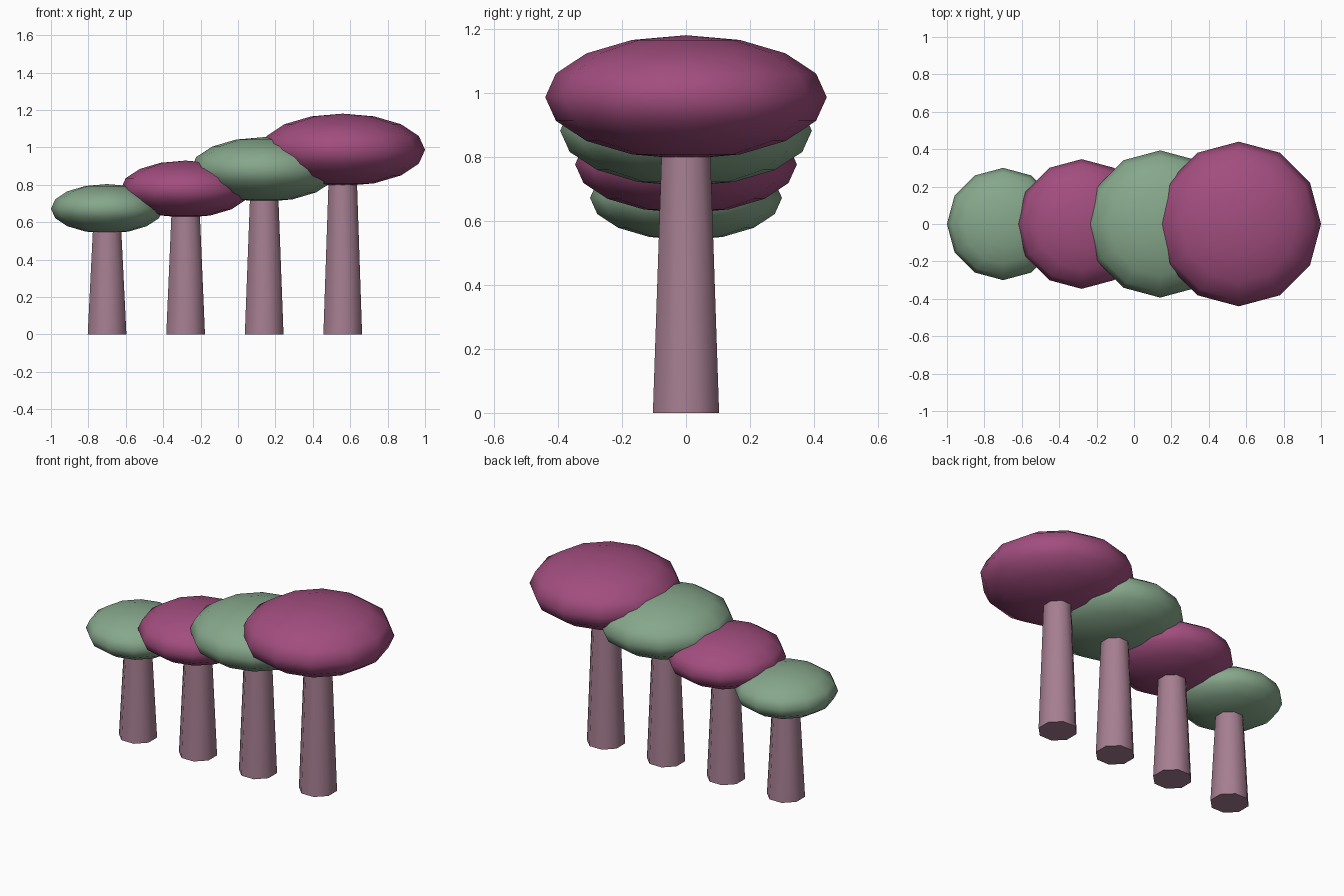
import bpy
import math

if "Cube" in bpy.data.objects:
    bpy.data.objects.remove(bpy.data.objects["Cube"])


def material(name, rgb):
    mat = bpy.data.materials.new(name)
    mat.diffuse_color = (*rgb, 1)
    mat.use_nodes = True
    mat.node_tree.nodes["Principled BSDF"].inputs["Base Color"].default_value = mat.diffuse_color
    return mat


GREEN = material("sage_green", (0.24, 0.39, 0.26))
PINK = material("magenta", (0.36, 0.075, 0.21))
BARK = material("mauve_bark", (0.38, 0.21, 0.28))


def finish(name, mat):
    obj = bpy.context.object
    obj.name = name
    obj.data.materials.append(mat)
    bpy.ops.object.transform_apply(location=False, rotation=True, scale=True)
    bpy.ops.object.shade_smooth_by_angle(angle=math.radians(60))


# Row of four trees, each taller and wider than the last
for i in range(4):
    x = -0.70 + 0.42 * i
    z = 0.672 + 0.105 * i
    radius = 0.30 + 0.0467 * i

    # Tapered eight-sided trunk, ending inside the crown
    bpy.ops.mesh.primitive_cone_add(vertices=8, radius1=0.112, radius2=0.076,
                                    depth=z, location=(x, 0, z / 2),
                                    rotation=(0, 0, math.pi / 8))
    finish(f"trunk_{i + 1}", BARK)

    # Flattened low-poly crown
    bpy.ops.mesh.primitive_uv_sphere_add(segments=12, ring_count=8, radius=radius,
                                         location=(x, 0, z))
    bpy.context.object.scale.z = 0.44
    finish(f"crown_{i + 1}", PINK if i % 2 else GREEN)
